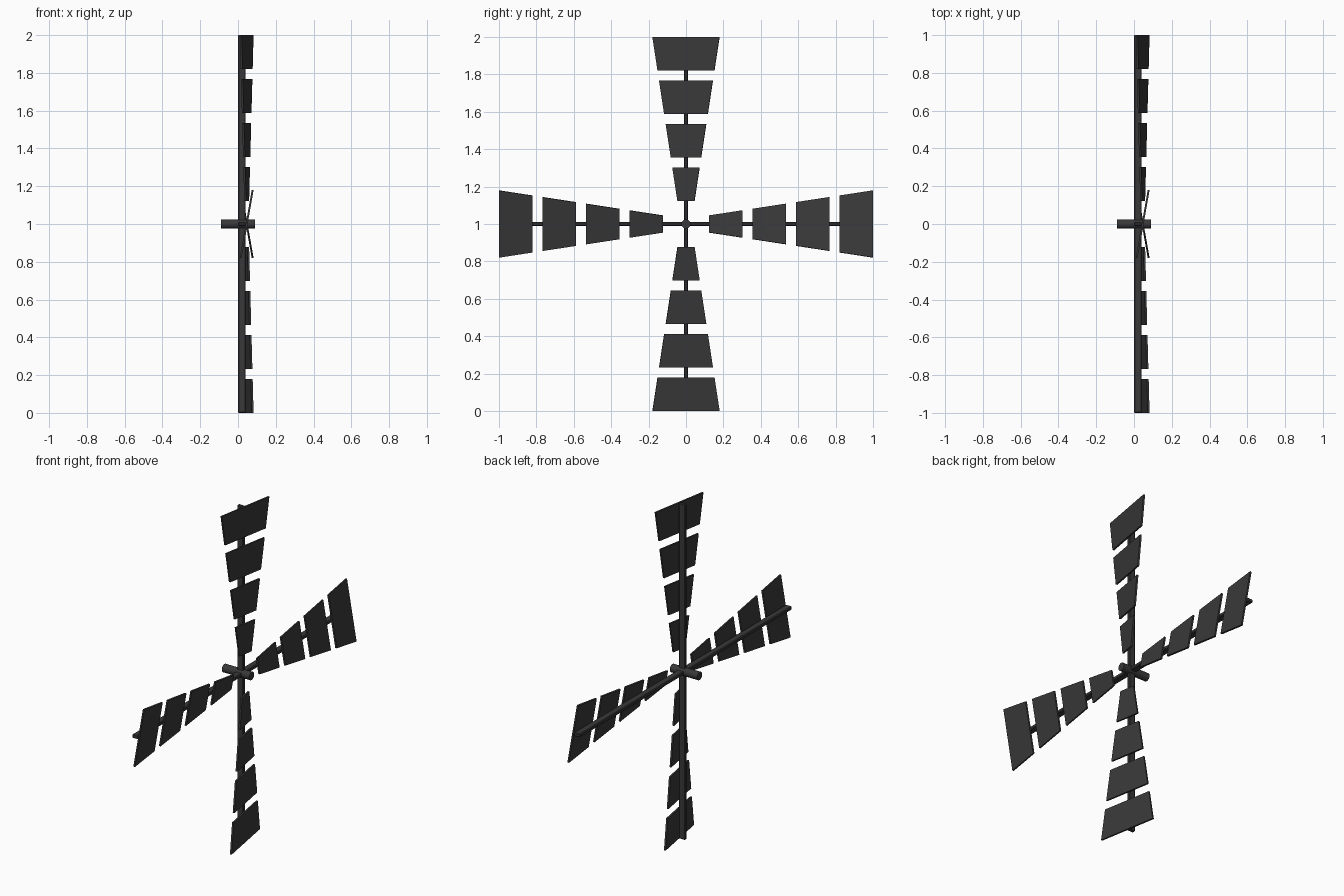
import bpy, bmesh
from math import radians, pi
from mathutils import Matrix

if "Cube" in bpy.data.objects:
    bpy.data.objects.remove(bpy.data.objects["Cube"])

dark = bpy.data.materials.new("dark_paint")
dark.diffuse_color = (0.04, 0.04, 0.04, 1)
dark.use_nodes = True
dark.node_tree.nodes["Principled BSDF"].inputs["Base Color"].default_value = dark.diffuse_color
CENTRE = Matrix.Translation((0, 0, 1))


def finish(name, bm):
    bmesh.ops.recalc_face_normals(bm, faces=bm.faces)
    me = bpy.data.meshes.new(name)
    bm.to_mesh(me)
    bm.free()
    me.materials.append(dark)
    ob = bpy.data.objects.new(name, me)
    bpy.context.collection.objects.link(ob)
    return ob


# Axle along x
bpy.ops.mesh.primitive_cylinder_add(vertices=24, radius=0.024, depth=0.18,
                                    location=(0, 0, 1), rotation=(0, pi / 2, 0))
axle = bpy.context.object
axle.name = "axle"
axle.data.materials.append(dark)
bpy.ops.object.shade_smooth_by_angle()

# Two crossed spars, slightly softened on the corners
for name, turn in (("vertical_spar", 0), ("horizontal_spar", pi / 2)):
    bm = bmesh.new()
    bmesh.ops.create_cube(bm, size=1, matrix=Matrix.Diagonal((0.04, 0.021, 2, 1)))
    bmesh.ops.bevel(bm, geom=bm.edges[:], offset=0.004, segments=1, affect='EDGES')
    bm.transform(CENTRE @ Matrix.Rotation(turn, 4, 'X') @ Matrix.Translation((0.02, 0, 0)))
    finish(name, bm)


def half_width(r):
    return 0.027 + 0.155 * r


# Four sails, each with four pitched tapering slats
PITCH, THICK, LENGTH = radians(-10), 0.01, 0.18
for arm in range(4):
    bm = bmesh.new()
    for i in range(4):
        outer = 1 - 0.2327 * i
        inner = outer - LENGTH
        a, b = half_width(inner), half_width(outer)
        outline = [(-a, inner), (a, inner), (b, outer), (-b, outer)]
        face = bm.faces.new([bm.verts.new((-THICK / 2, y, z)) for y, z in outline])
        ext = bmesh.ops.extrude_face_region(bm, geom=[face])["geom"]
        bmesh.ops.translate(bm, vec=(THICK, 0, 0),
                            verts=[v for v in ext if isinstance(v, bmesh.types.BMVert)])
    # pitch about the arm, then swing into place
    bm.transform(CENTRE @ Matrix.Rotation(arm * pi / 2, 4, 'X')
                 @ Matrix.Translation((0.046, 0, 0)) @ Matrix.Rotation(PITCH, 4, 'Z'))
    finish(f"sail_slats_{arm + 1}", bm)
